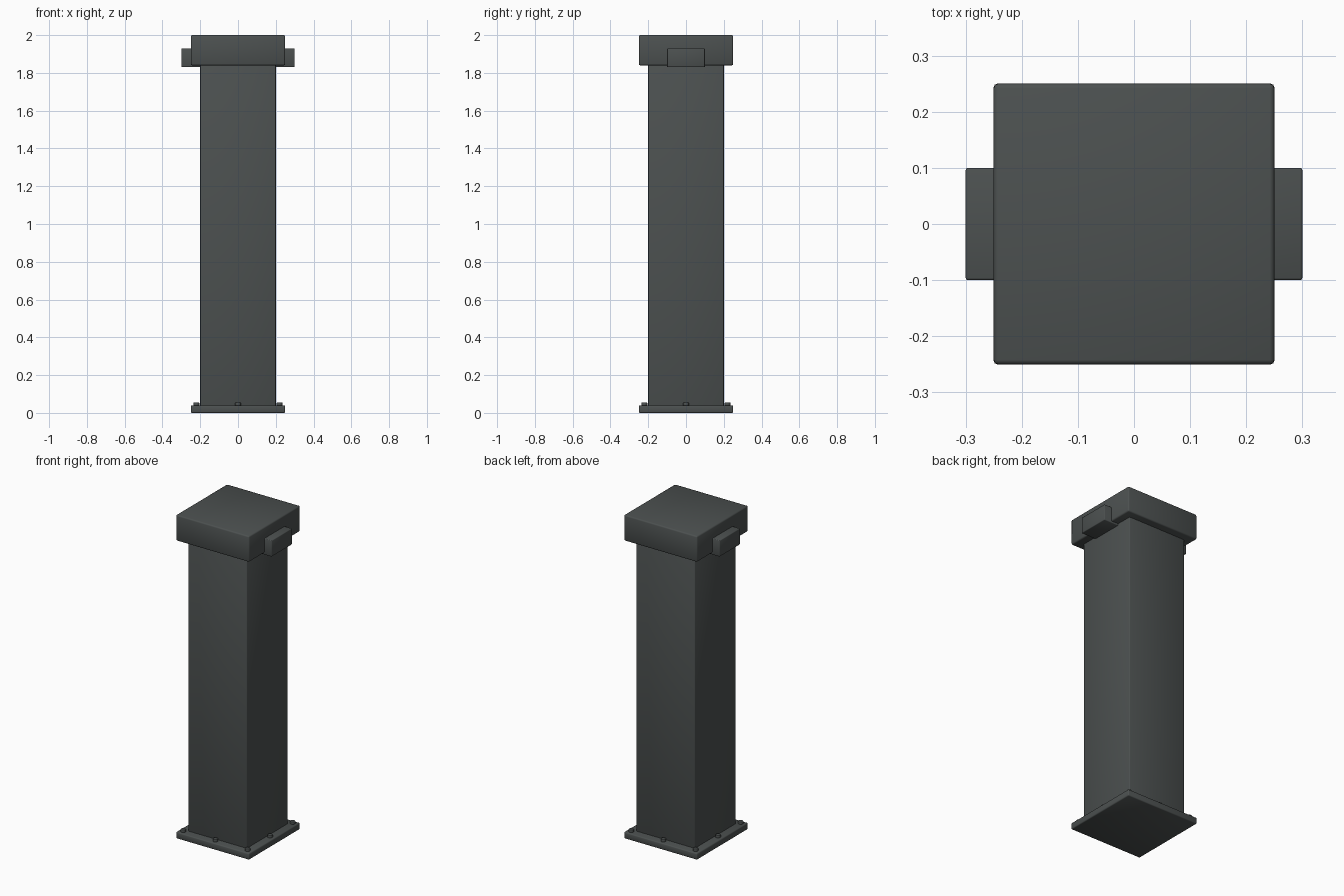
import bpy
import math

cube = bpy.data.objects.get("Cube")
if cube:
    bpy.data.objects.remove(cube, do_unlink=True)

# Single dark grey metal
metal = bpy.data.materials.new("dark_grey_metal")
metal.use_nodes = True
colour = (0.072, 0.081, 0.080, 1)
metal.diffuse_color = colour
metal.node_tree.nodes["Principled BSDF"].inputs["Base Color"].default_value = colour


def finish(obj, name, bevel):
    """Name, colour, round the edges and shade smoothly."""
    obj.name = name
    obj.data.materials.append(metal)
    bpy.ops.object.transform_apply(location=False, rotation=False, scale=True)
    mod = obj.modifiers.new("rounded_edges", "BEVEL")
    mod.width = bevel
    mod.segments = 2
    bpy.ops.object.modifier_apply(modifier=mod.name)
    bpy.ops.object.shade_smooth_by_angle(angle=math.radians(60))


def box(name, x, y, bottom, top, bevel):
    """Centred box with full widths x and y."""
    bpy.ops.mesh.primitive_cube_add(size=1, location=(0, 0, (bottom + top) / 2))
    obj = bpy.context.object
    obj.scale = (x, y, top - bottom)
    finish(obj, name, bevel)


def bolt(name, x, y):
    bpy.ops.mesh.primitive_cylinder_add(vertices=12, radius=0.015, depth=0.02,
                                        location=(x, y, 0.045))
    finish(bpy.context.object, name, 0.003)


# Base, post, cap and the bar whose ends stick out on both sides
box("base_plate", 0.5, 0.5, 0, 0.04, 0.006)
box("post", 0.4, 0.4, 0.03, 1.85, 0.005)
box("cap", 0.5, 0.5, 1.84, 2.0, 0.008)
box("side_lug_bar", 0.6, 0.2, 1.83, 1.93, 0.004)

# Bolts at the corners and edge middles of the base plate
steps = (-0.22, 0, 0.22)
for x in steps:
    for y in steps:
        if x or y:
            bolt("base_bolt", x, y)
